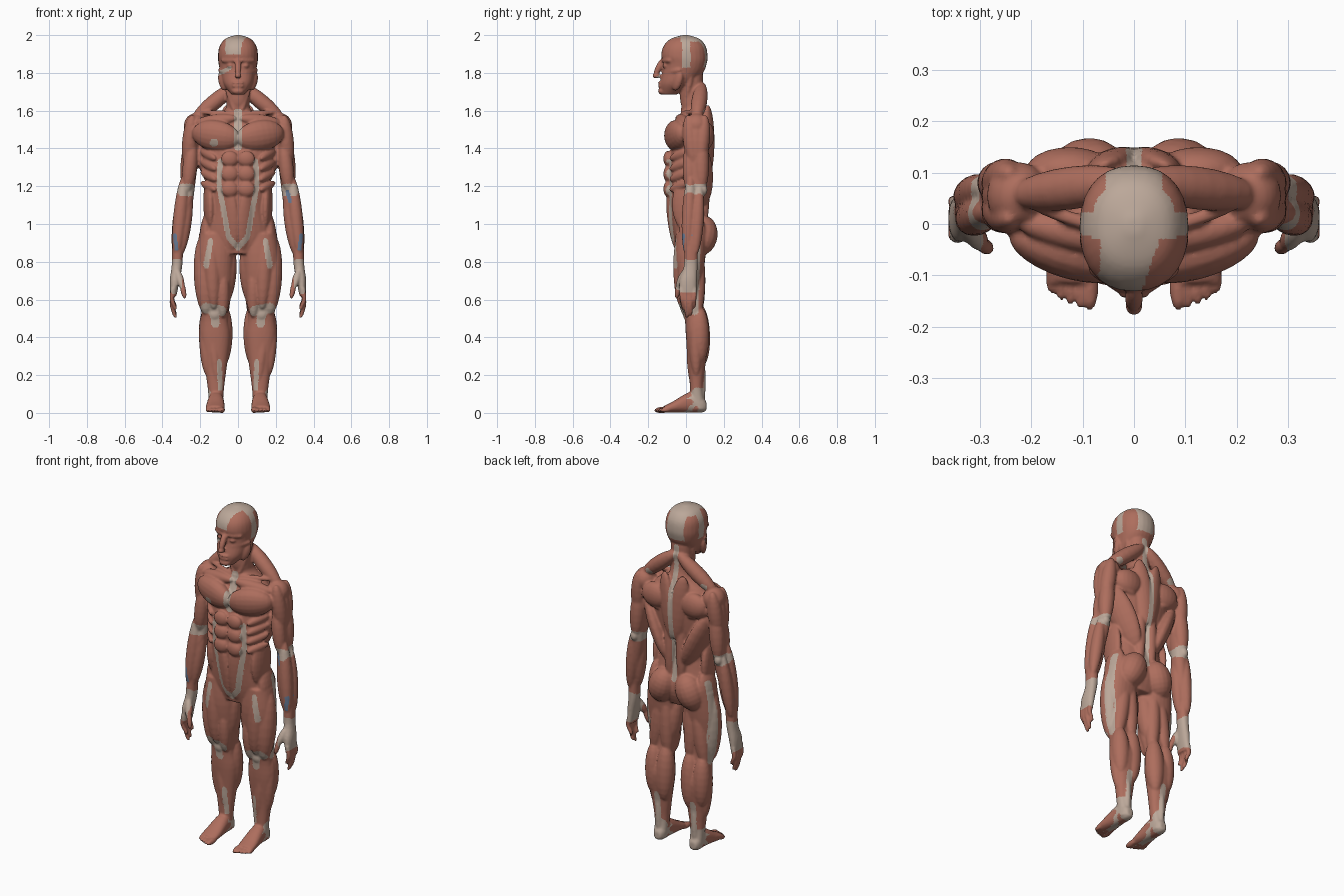
import bpy, math
from mathutils import Vector, Matrix

verts, faces = [], []

def skin(rings):
    """Closed tube through rings of points."""
    base, seg = len(verts), len(rings[0])
    for ring in rings:
        verts.extend(ring)
    for i in range(len(rings) - 1):
        for k in range(seg):
            a, b = base + i * seg + k, base + i * seg + (k + 1) % seg
            faces.append((a, b, b + seg, a + seg))
    faces.append(tuple(range(base + seg - 1, base - 1, -1)))
    faces.append(tuple(range(len(verts) - seg, len(verts))))

def spline(rings, n=4):
    """Catmull-Rom through the ring parameters."""
    out = []
    for i in range(len(rings) - 1):
        p = [rings[max(i - 1, 0)], rings[i], rings[i + 1], rings[min(i + 2, len(rings) - 1)]]
        for k in range(n):
            t = k / n
            out.append([b + (c - a) * t / 2 + (2 * a - 5 * b + 4 * c - d) * t * t / 2
                        + (3 * b - a - 3 * c + d) * t ** 3 / 2 for a, b, c, d in zip(*p)])
    return out + [list(rings[-1])]

def loft(rings, axis='z', seg=28, e=2.25, sides=(1, -1)):
    """Mirrored tube; rings are (position, centre u, centre v, radius u, radius v)."""
    for s in sides:
        tube = []
        for t, cu, cv, ru, rv in spline(rings):
            ring = []
            for k in range(seg):
                a = s * math.tau * k / seg
                c, q = math.cos(a), math.sin(a)
                u = s * (cu + ru * math.copysign(abs(c) ** (2 / e), c))
                v = cv + rv * math.copysign(abs(q) ** (2 / e), q)
                ring.append((u, v, t) if axis == 'z' else (u, t, v))
            tube.append(ring)
        skin(tube)

def trunk(*rows):
    """Central tube; rows are (z, half width, front y, back y)."""
    loft([(z, 0, (f + b) / 2, r, (b - f) / 2) for z, r, f, b in rows], sides=(1,))

# Unit sphere as rings
BALL = []
for i in range(13):
    h = .03 + (math.pi - .06) * i / 12
    BALL.append([Vector((math.sin(h) * math.cos(math.tau * k / 18),
                         math.sin(h) * math.sin(math.tau * k / 18), -math.cos(h))) for k in range(18)])

def blob(c, r, rot=Matrix.Identity(3)):
    """Mirrored ellipsoid."""
    m = Matrix.Translation(c) @ rot.to_4x4() @ Matrix.Diagonal((*r, 1))
    rings = [[tuple(m @ p) for p in ring] for ring in BALL]
    skin(rings)
    skin([[(-x, y, z) for x, y, z in reversed(ring)] for ring in rings])

def muscle(a, b, w, d=None):
    """Mirrored spindle from a to b, w wide and d deep, facing away from the body axis."""
    a, b = Vector(a), Vector(b)
    mid, z = (a + b) / 2, (b - a).normalized()
    n = Vector((mid.x, mid.y - .02, 0))
    y = (n - z * n.dot(z)).normalized()
    rot = Matrix((y.cross(z), y, z)).transposed()
    blob(mid, (w, d or w, (b - a).length * .53), rot)

# Head
trunk((1.685, .035, -.13, -.05), (1.74, .077, -.138, .03), (1.8, .093, -.125, .09),
      (1.85, .103, -.118, .11), (1.89, .106, -.131, .114), (1.94, .098, -.12, .105),
      (1.98, .068, -.082, .072), (2, .014, -.018, .012))
muscle((.008, -.125, 1.868), (.088, -.085, 1.865), .015)
muscle((.035, -.115, 1.802), (.102, -.03, 1.815), .016)
muscle((.09, -.03, 1.81), (.07, -.06, 1.71), .03, .02)
blob((.04, -.105, 1.838), (.019, .019, .014))
muscle((0, -.12, 1.875), (0, -.165, 1.785), .018)
blob((0, -.157, 1.785), (.018, .022, .014))
for z in (1.748, 1.73):
    blob((0, -.134, z), (.032, .014, .008))
blob((0, -.128, 1.703), (.032, .02, .018))

# Torso and neck core
trunk((.84, .09, -.05, .09), (.93, .178, -.068, .12), (1.07, .158, -.088, .1),
      (1.16, .157, -.096, .09), (1.3, .178, -.095, .118), (1.45, .195, -.072, .13),
      (1.54, .16, -.04, .122), (1.6, .074, -.02, .108), (1.66, .06, -.031, .092), (1.79, .065, -.03, .09))
muscle((.072, .03, 1.79), (.015, -.02, 1.585), .018)

# Chest, belly and flanks
muscle((0, -.082, 1.45), (.235, -.02, 1.485), .083, .057)
muscle((.015, -.04, 1.56), (.225, .005, 1.535), .033)
muscle((.01, -.025, 1.585), (.2, .035, 1.592), .014)
for k in range(3):
    blob((.044, -.095, 1.345 - .08 * k), (.046, .025, .042))
muscle((.045, -.09, 1.17), (.03, -.05, .87), .045, .024)
for k in range(4):
    z = 1.385 - .055 * k
    muscle((.195, .01, z), (.12, -.085, z - .04), .022, .016)
muscle((.155, 0, 1.24), (.15, 0, .97), .075, .03)

# Back and seat
muscle((.01, .085, 1.74), (.235, .055, 1.555), .042)
muscle((.06, .115, 1.62), (.015, .115, 1.25), .055, .032)
blob((.125, .105, 1.47), (.085, .045, .072))
muscle((.09, .11, 1.4), (.23, .085, 1.47), .032)
muscle((.215, .06, 1.43), (.06, .085, 1.1), .075, .042)
muscle((.036, .095, 1.4), (.04, .092, .98), .033)
muscle((.055, .1, 1.035), (.125, .075, .845), .08)
muscle((.15, .03, 1.07), (.18, .035, .86), .07, .036)

# Legs core
loft([(.95, .115, .03, .09, .085), (.8, .122, .02, .1, .08), (.62, .12, .022, .084, .056),
      (.51, .124, .04, .07, .048), (.4, .122, .06, .083, .06), (.24, .118, .058, .058, .043),
      (.12, .117, .056, .042, .035), (.02, .117, .065, .037, .042)])
# Thighs
muscle((.145, -.025, .96), (.128, -.018, .56), .046)
muscle((.185, .02, .93), (.168, .008, .53), .058)
muscle((.08, -.02, .76), (.082, .002, .51), .037)
muscle((.045, .02, .88), (.085, .04, .56), .055)
muscle((.11, .06, .9), (.168, .055, .5), .045)
muscle((.085, .06, .9), (.075, .06, .5), .043)
# Knees and calves
blob((.124, .006, .525), (.036, .022, .036))
muscle((.078, .07, .57), (.085, .08, .25), .053)
muscle((.16, .07, .56), (.155, .075, .27), .051)
muscle((.18, .05, .52), (.16, .055, .2), .035)
muscle((.148, .03, .5), (.105, .038, .14), .031)
muscle((.12, .085, .32), (.118, .085, .02), .019)

# Feet and toes
loft([(.108, .117, .035, .02, .022), (.08, .117, .047, .036, .046), (.02, .117, .056, .042, .054),
      (-.07, .12, .031, .05, .029), (-.115, .122, .02, .048, .018)], 'y')
for k in range(5):
    x = .086 + .0185 * k
    muscle((x, -.08, .019), (x, -.166 + .002 * k * k, .013), .012 if k else .017)

# Arms core, down to the knuckles
loft([(1.55, .238, .055, .04, .05), (1.4, .246, .055, .042, .052), (1.2, .265, .055, .037, .043),
      (1.08, .288, .042, .043, .048), (.9, .316, .028, .031, .038), (.78, .323, .025, .028, .036),
      (.7, .335, .012, .026, .046), (.62, .342, .01, .016, .044)])
# Shoulders, upper arms and forearms
blob((.225, .055, 1.52), (.062, .066, .066))
for k in (-1, 0, 1):
    muscle((.243, .055 + .044 * k, 1.57), (.265, .055 + .012 * k, 1.3), .042)
muscle((.24, .02, 1.43), (.27, .022, 1.17), .039)
muscle((.25, .08, 1.47), (.272, .08, 1.17), .043)
muscle((.285, .025, 1.25), (.326, .005, .84), .037)
muscle((.26, .04, 1.18), (.306, .02, .84), .038)
muscle((.29, .072, 1.2), (.332, .048, .84), .035)
blob((.276, .09, 1.18), (.024, .024, .03))

# Fingers and thumb
for k, tip in enumerate((.545, .503, .513, .555)):
    y, yt = -.026 + .0235 * k, -.014 + .019 * k
    loft([(.66, .343, y, .0125, .0125), (.33 + tip / 2, .35, (y + yt) / 2, .0125, .012),
          (tip + .02, .337, yt, .011, .011), (tip, .329, yt, .006, .006)], seg=12)
muscle((.325, 0, .76), (.293, -.045, .66), .021)
muscle((.3, -.036, .7), (.281, -.05, .605), .015)

# Fuse everything into one smooth body
raw = bpy.data.meshes.new("body_parts")
raw.from_pydata(verts, [], faces)
raw.update()
body = bpy.data.objects.new("body", raw)
bpy.context.collection.objects.link(body)
mod = body.modifiers.new("fuse", 'REMESH')
mod.mode, mod.voxel_size = 'VOXEL', .0064
mod = body.modifiers.new("soften", 'SMOOTH')
mod.factor, mod.iterations = .5, 2
mesh = bpy.data.meshes.new_from_object(body.evaluated_get(bpy.context.evaluated_depsgraph_get()))
body.modifiers.clear()
body.data = mesh
bpy.data.meshes.remove(raw)
mesh.name = "body"
mesh.shade_smooth()

for name, col in (("muscle red", (.42, .155, .11)), ("tendon beige", (.5, .39, .32)), ("vein blue", (.15, .21, .32))):
    mat = bpy.data.materials.new(name)
    mat.diffuse_color = (*col, 1)
    mesh.materials.append(mat)

zones = []

def paint(view, r, *path, mat=1, side=0):
    """Stroke seen from a view: f front, b back, a both, s side; side 0 is mirrored."""
    heights = [v for u, v in path]
    zones.append((min(heights) - r, max(heights) + r, view, r, path, mat, side))

# Veins, then breastbone, belly edge, thigh, knee and shin tendons
paint('f', .01, (.335, .94), (.325, .87), mat=2)
paint('f', .01, (.262, 1.17), (.275, 1.12), mat=2, side=1)
paint('f', .022, (0, 1.59), (0, 1.41))
paint('f', .014, (.095, 1.33), (.1, 1.2), (.05, .93), (0, .875))
paint('f', .015, (.145, .91), (.168, .78))
paint('f', .028, (.09, .54), (.17, .555))
paint('f', .024, (.125, .53), (.12, .475))
paint('f', .013, (.098, .27), (.095, .13))
# Elbow, wrist, chest spot and bare face bone
paint('a', .034, (.255, 1.18), (.29, 1.18))
paint('a', .038, (.325, .78), (.337, .67))
paint('f', .02, (-.125, 1.43), (-.13, 1.43), side=-1)
paint('f', .011, (-.045, 1.825), (-.095, 1.8), side=-1)
paint('f', .03, (-.04, 1.925), (-.035, 1.93), side=-1)
# Spine, heel, outer thigh band, ankle and shoulder tip
paint('b', .015, (0, 1.78), (0, 1))
paint('b', .018, (.118, .28), (.118, .1))
paint('b', .04, (.117, .1), (.117, .04))
paint('s', .022, (.06, 1), (.055, .9), (.045, .54))
paint('s', .034, (.062, .1), (.085, .06))
paint('b', .017, (.175, 1.59), (.185, 1.59))

def near(u, v, path, r):
    for (a, b), (c, d) in zip(path, path[1:]):
        p, q = c - a, d - b
        t = min(1, max(0, ((u - a) * p + (v - b) * q) / (p * p + q * q)))
        if (u - a - t * p) ** 2 + (v - b - t * q) ** 2 < r * r:
            return True
    return False

def scalp(x, y, z):
    """Bare skull cap with a strip down each side."""
    if y < -.03:
        return z > 1.9 and -.065 < x < .05 + (y + .03) * .35
    return abs(x) < .055 or -.02 < y < .025 or z > 1.965

def colour(x, y, z, n):
    if z > 1.83 and scalp(x, y, z):
        return 1
    for low, high, view, r, path, mat, side in zones:
        if low < z < high:
            if view == 's':
                if abs(x) < .24 and n.x * x > 0 and abs(n.x) > .4 and near(y, z, path, r):
                    return mat
            elif (view == 'a' or (view == 'f') == (n.y < 0)) and near(x if side else abs(x), z, path, r):
                return mat
    return 0

# Colour faces by zone
mesh.polygons.foreach_set("material_index", [colour(*f.center, f.normal) for f in mesh.polygons])
mesh.update()
